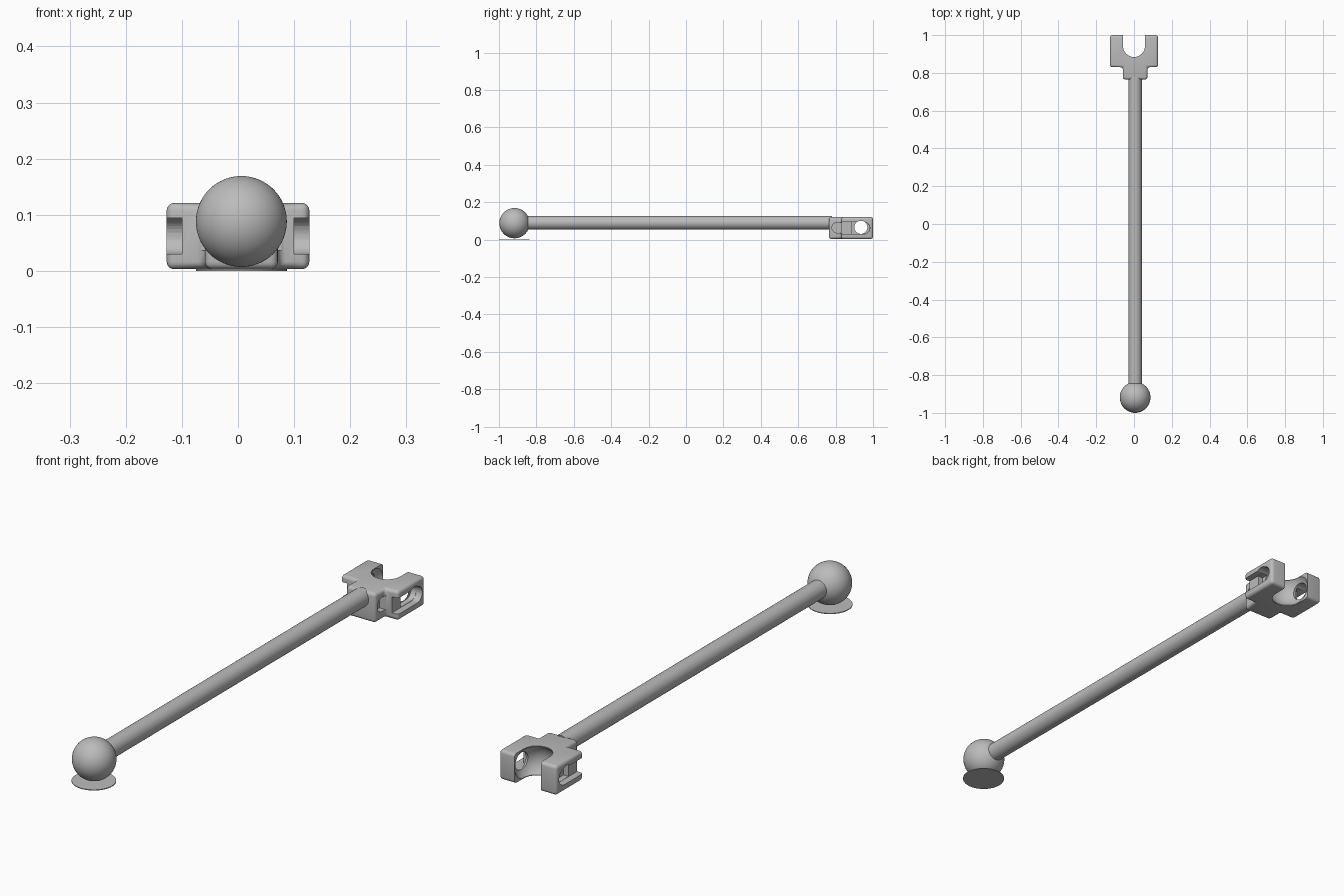
import bpy, bmesh, math
from mathutils import Matrix, Vector

if "Cube" in bpy.data.objects:
    bpy.data.objects.remove(bpy.data.objects["Cube"])

grey = bpy.data.materials.new("plain grey")
grey.use_nodes = True
grey.diffuse_color = (0.5, 0.5, 0.5, 1)
grey.node_tree.nodes["Principled BSDF"].inputs["Base Color"].default_value = (0.5, 0.5, 0.5, 1)

AXIS = 0.006      # sideways position of the rod and ball


def finish(name, bm, smooth=True):
    bmesh.ops.recalc_face_normals(bm, faces=bm.faces)
    mesh = bpy.data.meshes.new(name)
    bm.to_mesh(mesh)
    bm.free()
    mesh.materials.append(grey)
    ob = bpy.data.objects.new(name, mesh)
    bpy.context.collection.objects.link(ob)
    if smooth:
        shade(ob)
    return ob


def shade(ob):
    bpy.ops.object.select_all(action='DESELECT')
    ob.select_set(True)
    bpy.context.view_layer.objects.active = ob
    bpy.ops.object.shade_smooth_by_angle(angle=math.radians(35))


def sphere(name, centre, radius):
    bm = bmesh.new()
    bmesh.ops.create_uvsphere(bm, u_segments=64, v_segments=32, radius=radius,
                              matrix=Matrix.Translation(centre))
    return finish(name, bm)


def cylinder(name, centre, radius, length, axis):
    turn = Vector((0, 0, 1)).rotation_difference(Vector(axis)).to_matrix().to_4x4()
    bm = bmesh.new()
    bmesh.ops.create_cone(bm, cap_ends=True, segments=48, radius1=radius, radius2=radius,
                          depth=length, matrix=Matrix.Translation(centre) @ turn)
    return finish(name, bm)


def prism(name, points, low, high, sideways=False):
    """Extrude an outline along z, or a (y, z) outline along x."""
    bm = bmesh.new()
    place = (lambda a, b, h: (h, a, b)) if sideways else (lambda a, b, h: (a, b, h))
    face = bm.faces.new([bm.verts.new(place(a, b, low)) for a, b in points])
    out = bmesh.ops.extrude_face_region(bm, geom=[face])
    move = place(0, 0, high - low)
    bmesh.ops.translate(bm, vec=move, verts=[v for v in out["geom"] if isinstance(v, bmesh.types.BMVert)])
    return finish(name, bm, False)


def arc(cx, cy, r, start, end, steps=16):
    return [(cx + r * math.cos(math.radians(start + (end - start) * i / steps)),
             cy + r * math.sin(math.radians(start + (end - start) * i / steps)))
            for i in range(steps + 1)]


def cut(target, cutter):
    mod = target.modifiers.new(cutter.name, 'BOOLEAN')
    mod.operation = 'DIFFERENCE'
    mod.solver = 'EXACT'
    mod.object = cutter
    cutter.hide_render = True
    bpy.context.view_layer.objects.active = target
    bpy.ops.object.modifier_apply(modifier=mod.name)
    bpy.data.objects.remove(cutter)


# Ball end, its thin foot disc, and the long rod
sphere("ball_end", (AXIS, -0.917, 0.088), 0.081)
cylinder("foot_disc", (AXIS, -0.919, 0.0015), 0.081, 0.003, (0, 0, 1))
cylinder("rod", (AXIS, -0.04, 0.09), 0.036, 1.64, (0, 1, 0))

# Fork head: T-shaped block with rounded edges
half, neck = 0.127, 0.065
outline = [(AXIS - neck, 0.765), (AXIS + neck, 0.765), (AXIS + neck, 0.83), (half, 0.83),
           (half, 1.0), (-half, 1.0), (-half, 0.83), (AXIS - neck, 0.83)]
fork = prism("fork_head", outline, 0.003, 0.121)
bevel = fork.modifiers.new("rounded edges", 'BEVEL')
bevel.width = 0.013
bevel.segments = 4
bpy.context.view_layer.objects.active = fork
bpy.ops.object.modifier_apply(modifier=bevel.name)

# Open mouth of the fork and its round socket
mouth = arc(0, 0.942, 0.058, 180, 360) + [(0.058, 1.1), (-0.058, 1.1)]
cut(fork, prism("mouth_cutter", mouth, -0.1, 0.3))
cut(fork, sphere("socket_cutter", (0, 0.942, 0.062), 0.081))

# Side grooves, deeper behind the shoulder, and small pockets in the neck
groove = arc(0.951, 0.062, 0.032, -90, 90) + [(0.82, 0.094), (0.82, 0.03)]
deep = arc(0.951, 0.062, 0.031, -90, 90) + [(0.885, 0.093), (0.885, 0.031)]
pocket = arc(0.808, 0.064, 0.028, 90, 270) + [(0.828, 0.036), (0.828, 0.092)]
for side in (-1, 1):
    for shape, inner in ((groove, 0.1), (deep, 0.078), (pocket, 0.045)):
        lo, hi = sorted((side * inner, side * 0.2))
        cut(fork, prism("groove_cutter", shape, lo, hi, True))

# Cross hole through both arms
cut(fork, cylinder("hole_cutter", (0, 0.935, 0.066), 0.035, 0.4, (1, 0, 0)))
shade(fork)
